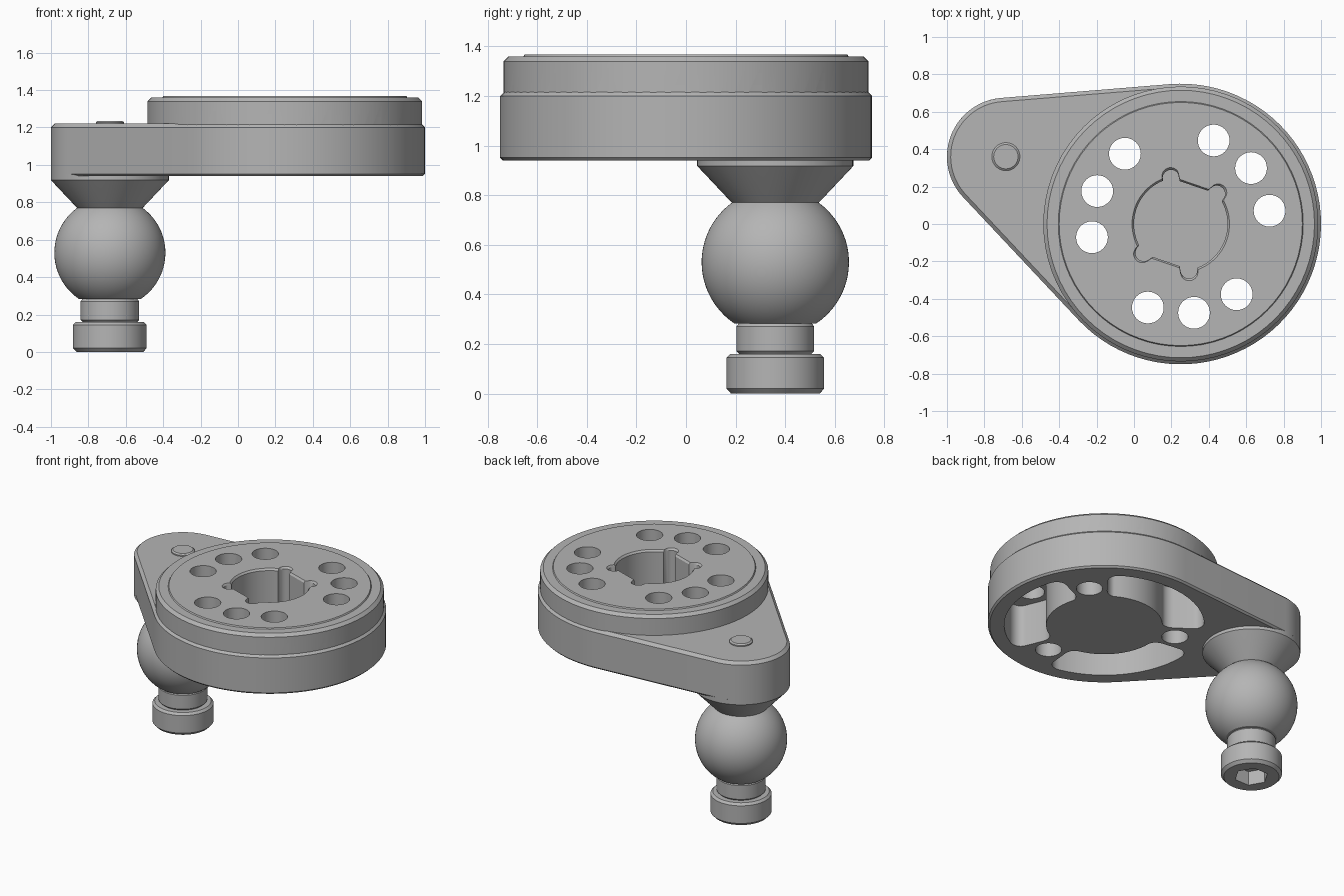
import bpy, bmesh
from math import sin, cos, tau, pi, radians, sqrt, acos, atan2, hypot, asin

if "Cube" in bpy.data.objects:
    bpy.data.objects.remove(bpy.data.objects["Cube"])

grey = bpy.data.materials.new("satin grey")
grey.use_nodes = True
colour = (0.46, 0.46, 0.46, 1)
grey.diffuse_color = colour
grey.node_tree.nodes["Principled BSDF"].inputs["Base Color"].default_value = colour

HUB, HUB_R = (0.25, 0.0), 0.75      # big round end of the plate
LOBE, LOBE_R = (-0.685, 0.36), 0.315  # small end, carrying the ball stud


def circle(centre, r, n=72):
    return [(centre[0] + r * cos(tau * i / n), centre[1] + r * sin(tau * i / n)) for i in range(n)]


def loft(name, rings):
    """Solid through a stack of (outline, z) rings, bottom to top."""
    bm = bmesh.new()
    loops = [[bm.verts.new((x, y, z)) for x, y in pts] for pts, z in rings]
    for a, b in zip(loops, loops[1:]):
        for i in range(len(a)):
            j = (i + 1) % len(a)
            bm.faces.new((a[i], a[j], b[j], b[i]))
    bm.faces.new(loops[0][::-1])
    bm.faces.new(loops[-1])
    bmesh.ops.recalc_face_normals(bm, faces=bm.faces)
    mesh = bpy.data.meshes.new(name)
    bm.to_mesh(mesh)
    bm.free()
    mesh.materials.append(grey)
    obj = bpy.data.objects.new(name, mesh)
    bpy.context.collection.objects.link(obj)
    return obj


def lathe(name, centre, profile):
    return loft(name, [(circle(centre, r), z) for r, z in profile])


def activate(obj):
    bpy.ops.object.select_all(action='DESELECT')
    obj.select_set(True)
    bpy.context.view_layer.objects.active = obj


def combine(target, tool, operation='DIFFERENCE'):
    tool.hide_render = True
    mod = target.modifiers.new("cut", 'BOOLEAN')
    mod.operation, mod.solver, mod.object = operation, 'EXACT', tool
    activate(target)
    bpy.ops.object.modifier_apply(modifier=mod.name)
    bpy.data.objects.remove(tool)


def smooth(obj):
    activate(obj)
    bpy.ops.object.shade_smooth_by_angle(angle=radians(25))


def plate_outline(inset):
    """Two arcs joined by their common tangents."""
    dx, dy = LOBE[0] - HUB[0], LOBE[1] - HUB[1]
    phi, spread = atan2(dy, dx), acos((HUB_R - LOBE_R) / hypot(dx, dy))
    pts = []
    for (cx, cy), r, a, b, n in ((HUB, HUB_R, phi + spread, phi - spread + tau, 56),
                                 (LOBE, LOBE_R, phi - spread, phi + spread, 28)):
        for i in range(n + 1):
            t = a + (b - a) * i / n
            pts.append((cx + (r - inset) * cos(t), cy + (r - inset) * sin(t)))
    return pts


def bore_outline(scale):
    """Flat-sided bore with four round keyways."""
    pts, n, r0, key = [], 240, 0.25, 0.045
    for i in range(n):
        t = tau * i / n
        r = min(r0, 0.215 / max(abs(cos(t - radians(71))), 0.1))
        for k in (40, 102, 218, 280):
            d = t - radians(k)
            if cos(d) > 0 and abs(r0 * sin(d)) < key:
                r = max(r, r0 * cos(d) + sqrt(key ** 2 - (r0 * sin(d)) ** 2))
        pts.append((HUB[0] + scale * r * cos(t), HUB[1] + scale * r * sin(t)))
    return pts


def kidney_outline(middle):
    """Rounded rectangle bent around the hub axis."""
    rm, half_r, half_s, fillet = 0.51, 0.135, 0.41, 0.07
    flat = []
    for q, (sx, sy) in enumerate(((1, 1), (-1, 1), (-1, -1), (1, -1))):
        for i in range(9):
            t = pi / 2 * (q + i / 8)
            flat.append((sx * (half_s - fillet) + fillet * cos(t),
                         sy * (half_r - fillet) + fillet * sin(t)))
    pts = []
    for (s, h), (s2, h2) in zip(flat, flat[1:] + flat[:1]):
        steps = max(1, int(hypot(s2 - s, h2 - h) / 0.05))
        for i in range(steps):
            f = i / steps
            a, r = middle - (s + (s2 - s) * f) / rm, rm + h + (h2 - h) * f
            pts.append((HUB[0] + r * cos(a), HUB[1] + r * sin(a)))
    return pts


# Teardrop plate with chamfered rims and the raised round head
body = loft("mounting_plate", [(plate_outline(0.012), 0.94), (plate_outline(0), 0.952),
                               (plate_outline(0), 1.2), (plate_outline(0.02), 1.22)])
combine(body, lathe("head", HUB, [(0.735, 1.1), (0.735, 1.34), (0.715, 1.36),
                                  (0.655, 1.36), (0.65, 1.368)]), 'UNION')

# Keyed blind bore with a chamfered mouth
combine(body, loft("bore", [(bore_outline(1), 1.0), (bore_outline(1), 1.355),
                            (bore_outline(1.08), 1.38)]))

# Three kidney pockets underneath and three groups of three through holes
for g in range(3):
    group = radians(38.5 + 120 * g)
    combine(body, loft("pocket", [(kidney_outline(group + pi / 3), z) for z in (0.8, 1.24)]))
    for step in (-30, 0, 30):
        a = group + radians(step)
        spot = (HUB[0] + 0.48 * cos(a), HUB[1] + 0.48 * sin(a))
        combine(body, loft("hole", [(circle(spot, 0.085, 32), z) for z in (0.8, 1.5)]))
smooth(body)

# Ball stud: foot, neck, ball and conical flange in one turning
BALL_Z, BALL_R = 0.53, 0.297
low, high = asin(-0.247 / BALL_R), asin(0.24 / BALL_R)
ball = [(BALL_R * cos(low + (high - low) * i / 24), BALL_Z + BALL_R * sin(low + (high - low) * i / 24))
        for i in range(25)]
stud = lathe("ball_stud", LOBE, [(0.178, 0), (0.197, 0.02), (0.197, 0.145), (0.182, 0.16),
                                 (0.145, 0.16), (0.157, 0.172), (0.157, 0.27), (0.148, 0.282)]
             + ball + [(0.183, 0.778), (0.315, 0.918), (0.315, 0.955)])
combine(stud, loft("socket", [(circle(LOBE, 0.11, 6), z) for z in (-0.1, 0.1)]))
smooth(stud)

# Stud end showing through the plate top
smooth(lathe("stud_tip", LOBE, [(0.075, 1.2), (0.075, 1.228), (0.065, 1.236)]))
